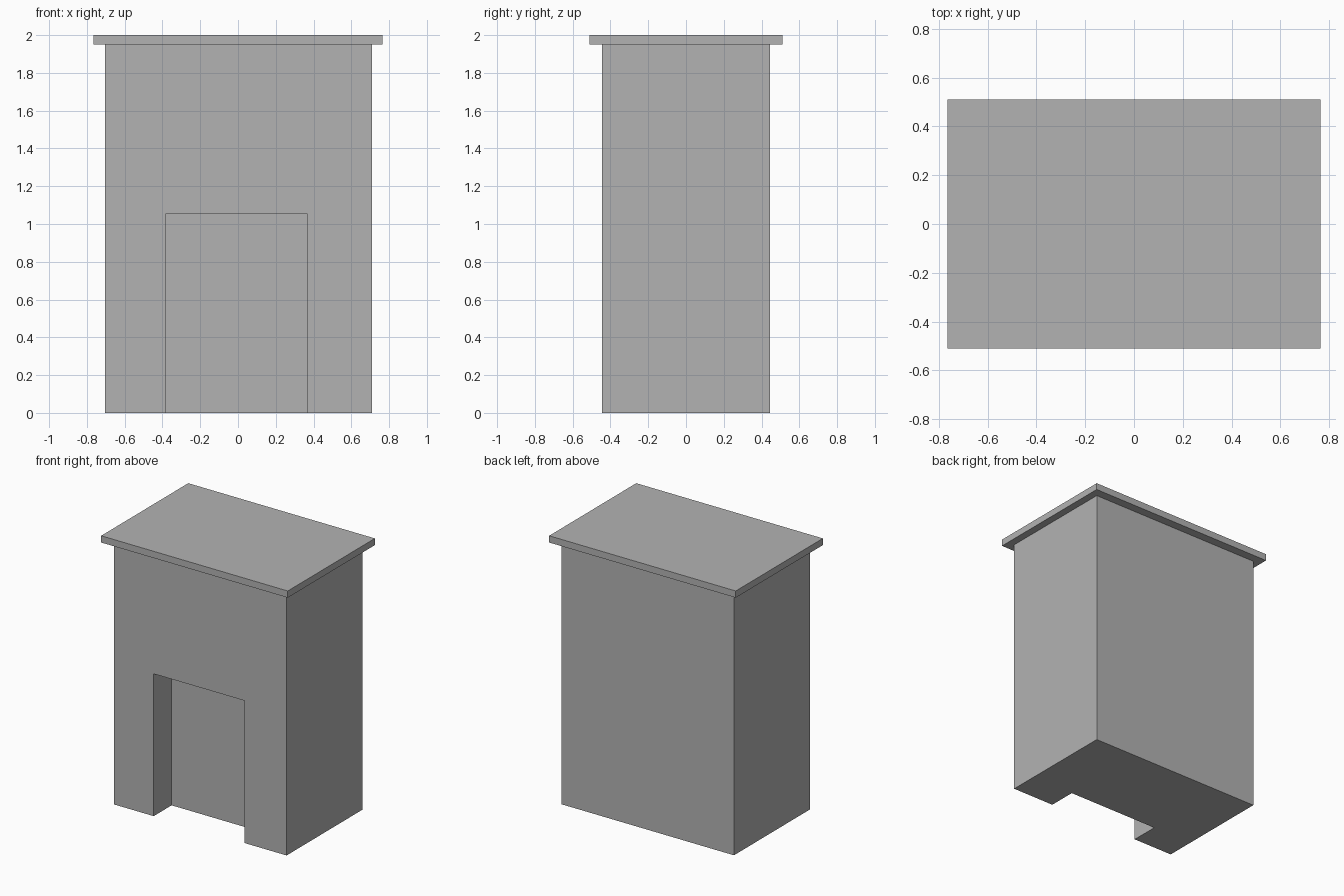
import bpy
from mathutils import Vector

cube = bpy.data.objects.get("Cube")
if cube:
    bpy.data.objects.remove(cube, do_unlink=True)

# Single plain grey for every part
grey = bpy.data.materials.new("plain_grey")
grey.use_nodes = True
colour = (0.45, 0.45, 0.45, 1)
grey.diffuse_color = colour
grey.node_tree.nodes["Principled BSDF"].inputs["Base Color"].default_value = colour


def box(name, low, high):
    """Add a box spanning two opposite corners."""
    low, high = Vector(low), Vector(high)
    bpy.ops.mesh.primitive_cube_add(size=1)
    obj = bpy.context.object
    obj.name = name
    size, centre = high - low, (low + high) / 2
    for v in obj.data.vertices:
        v.co = v.co * size + centre
    obj.data.materials.append(grey)
    return obj


# Main body and overhanging top slab
body = box("body", (-0.705, -0.445, 0), (0.71, 0.445, 1.95))
box("top_slab", (-0.765, -0.51, 1.95), (0.765, 0.51, 2))

# Recess in the front, open at the floor
cutter = box("recess_cutter", (-0.38, -0.6, -0.1), (0.365, -0.235, 1.055))
cutter.hide_render = True
cut = body.modifiers.new("recess", 'BOOLEAN')
cut.operation = 'DIFFERENCE'
cut.solver = 'EXACT'
cut.object = cutter
bpy.ops.object.select_all(action='DESELECT')
bpy.context.view_layer.objects.active = body
body.select_set(True)
bpy.ops.object.modifier_apply(modifier=cut.name)
bpy.data.objects.remove(cutter, do_unlink=True)
